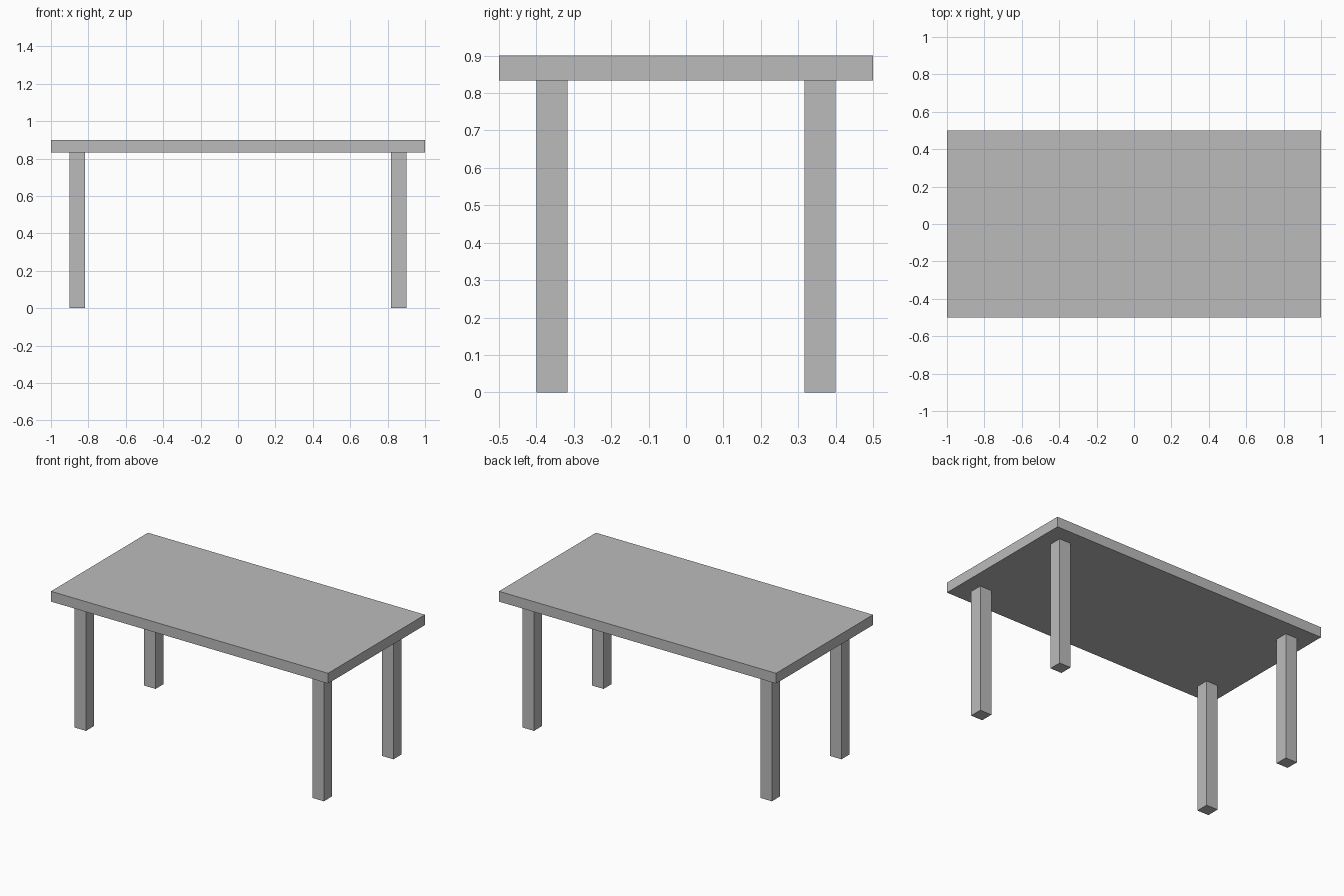
import bpy

if "Cube" in bpy.data.objects:
    bpy.data.objects.remove(bpy.data.objects["Cube"])

# One flat colour
grey = bpy.data.materials.new("plain_grey")
grey.diffuse_color = (0.5, 0.5, 0.5, 1)
grey.use_nodes = True
grey.node_tree.nodes["Principled BSDF"].inputs["Base Color"].default_value = grey.diffuse_color


def box(name, size, centre):
    bpy.ops.mesh.primitive_cube_add(size=1, location=centre)
    ob = bpy.context.object
    ob.name = name
    ob.scale = size
    bpy.ops.object.transform_apply(location=False, rotation=False, scale=True)
    ob.data.materials.append(grey)
    return ob


HEIGHT = 0.9
THICK = 0.067
LEG = 0.083
LEG_H = HEIGHT - THICK

# Table top
box("table_top", (2, 1, THICK), (0, 0, HEIGHT - THICK / 2))

# Four square legs, set in 0.1 from the edges
for sx, side in ((-1, "left"), (1, "right")):
    for sy, end in ((-1, "front"), (1, "back")):
        box(f"{end}_{side}_leg", (LEG, LEG, LEG_H),
            (sx * (0.9 - LEG / 2), sy * (0.4 - LEG / 2), LEG_H / 2))
